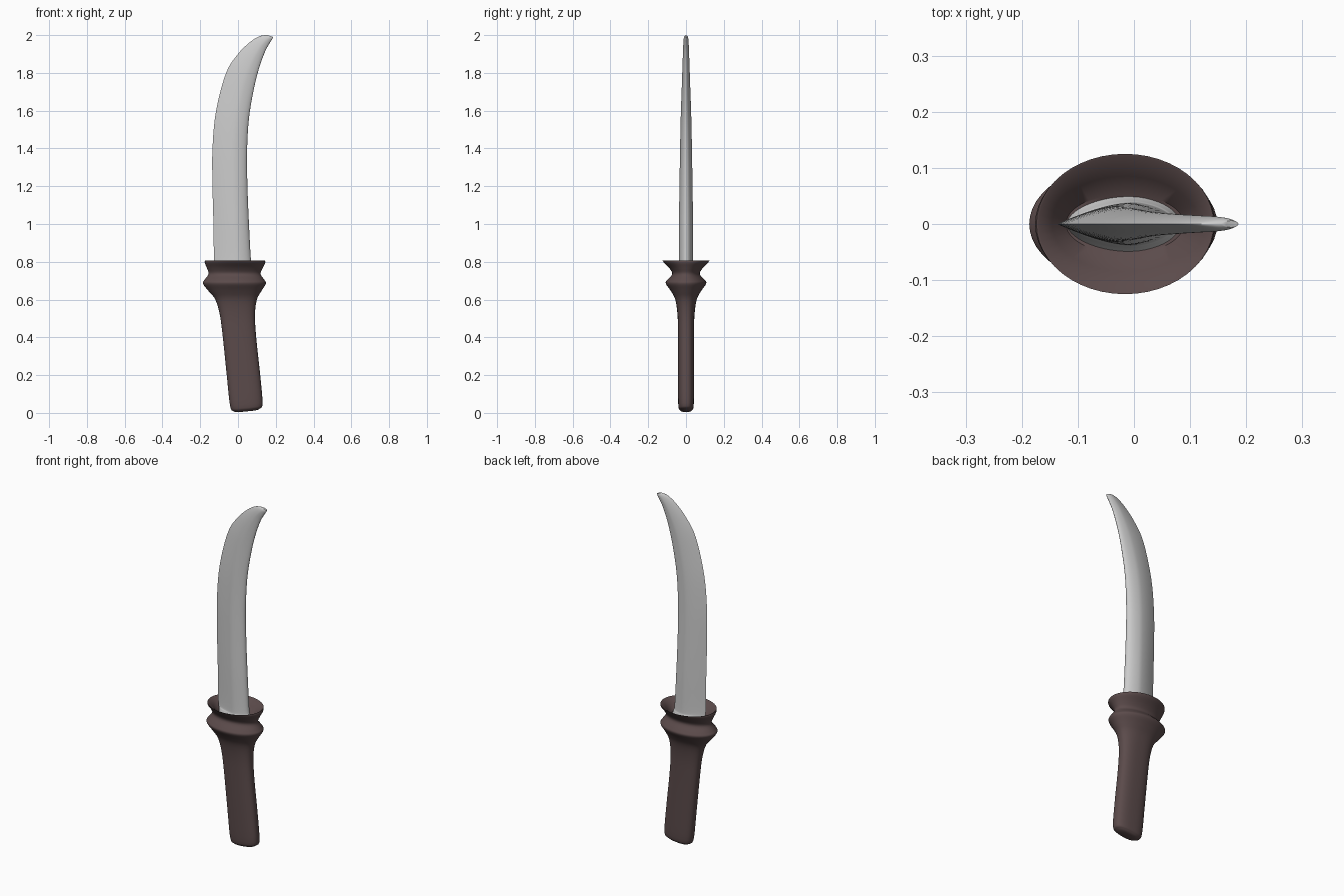
import bpy, bmesh, math
from mathutils import Vector

if "Cube" in bpy.data.objects:
    bpy.data.objects.remove(bpy.data.objects["Cube"])


def smooth_rows(rows, steps):
    """Catmull-Rom interpolation through rows of numbers."""
    out = []
    for i in range(len(rows) - 1):
        p0, p1, p2 = rows[max(i - 1, 0)], rows[i], rows[i + 1]
        p3 = rows[min(i + 2, len(rows) - 1)]
        for s in range(steps):
            t = s / steps
            out.append([0.5 * (2 * b + (c - a) * t + (2 * a - 5 * b + 4 * c - d) * t * t
                               + (3 * b - a - 3 * c + d) * t ** 3)
                        for a, b, c, d in zip(p0, p1, p2, p3)])
    out.append(list(rows[-1]))
    return out


def loft(name, rings, angle):
    """Skin a list of closed point rings and cap both ends."""
    bm = bmesh.new()
    loops = [[bm.verts.new(p) for p in ring] for ring in rings]
    n = len(loops[0])
    for a, b in zip(loops, loops[1:]):
        for i in range(n):
            j = (i + 1) % n
            bm.faces.new((a[i], a[j], b[j], b[i]))
    bm.faces.new(loops[0][::-1])
    bm.faces.new(loops[-1])
    bmesh.ops.recalc_face_normals(bm, faces=bm.faces)
    me = bpy.data.meshes.new(name)
    bm.to_mesh(me)
    bm.free()
    ob = bpy.data.objects.new(name, me)
    bpy.context.collection.objects.link(ob)
    bpy.ops.object.select_all(action='DESELECT')
    ob.select_set(True)
    bpy.context.view_layer.objects.active = ob
    bpy.ops.object.shade_smooth_by_angle(angle=math.radians(angle))
    return ob


def spow(v, e):
    return math.copysign(abs(v) ** e, v)


N = 48
TURN = [2 * math.pi * i / N for i in range(N)]


def handle_ring(z, cx, a, b, n):
    tilt = 0.10 * max(0, 1 - z / 0.6)   # slanted butt fades out upward
    ring = []
    for t in TURN:
        x = a * spow(math.cos(t), 2 / n)
        ring.append((cx + x, b * spow(math.sin(t), 2 / n), z + tilt * x))
    return ring


# Handle: z, centre x, half width, half depth, squareness
outer = smooth_rows([
    (0.008, 0.046, 0.045, 0.020, 2.4), (0.016, 0.046, 0.070, 0.033, 2.5),
    (0.045, 0.044, 0.086, 0.041, 2.6), (0.20, 0.029, 0.088, 0.042, 2.6),
    (0.40, 0.008, 0.088, 0.042, 2.6), (0.52, -0.003, 0.093, 0.045, 2.5),
    (0.60, -0.010, 0.110, 0.057, 2.3), (0.645, -0.016, 0.140, 0.080, 2.1),
    (0.685, -0.019, 0.167, 0.107, 2.0), (0.705, -0.019, 0.158, 0.098, 2.0),
    (0.735, -0.018, 0.138, 0.073, 2.0), (0.765, -0.017, 0.147, 0.087, 2.0),
    (0.795, -0.016, 0.160, 0.116, 2.0), (0.808, -0.016, 0.158, 0.125, 2.0)], 4)
# Hollow funnel that holds the blade
inner = [(0.807, -0.016, 0.154, 0.121, 2), (0.78, -0.016, 0.130, 0.085, 2),
         (0.745, -0.016, 0.105, 0.053, 2)]
handle = loft("handle", [handle_ring(*r) for r in outer + inner], 50)
brown = bpy.data.materials.new("dark_brown")
brown.diffuse_color = (0.105, 0.07, 0.07, 1)
brown.use_nodes = True
brown.node_tree.nodes["Principled BSDF"].inputs["Base Color"].default_value = brown.diffuse_color
handle.data.materials.append(brown)

# Blade: cutting edge x, z; spine x, z; half thickness; edge sharpness (0 = oval)
sections = smooth_rows([
    (-0.118, 0.735, 0.085, 0.735, 0.054, 0), (-0.122, 0.765, 0.076, 0.765, 0.043, 0.6),
    (-0.127, 0.80, 0.069, 0.80, 0.040, 1), (-0.130, 1.0, 0.058, 1.0, 0.039, 1),
    (-0.135, 1.2, 0.050, 1.2, 0.036, 1), (-0.135, 1.4, 0.048, 1.38, 0.033, 1),
    (-0.116, 1.6, 0.057, 1.55, 0.029, 1), (-0.063, 1.8, 0.081, 1.70, 0.023, 1),
    (0.0, 1.9, 0.110, 1.82, 0.019, 1), (0.060, 1.96, 0.142, 1.91, 0.016, 1),
    (0.105, 1.99, 0.166, 1.955, 0.014, 0.8), (0.135, 1.999, 0.181, 1.978, 0.011, 0.5),
    (0.158, 2.0, 0.186, 1.99, 0.006, 0.2)], 5)


def blade_ring(ex, ez, sx, sz, h, sharp):
    edge, spine = Vector((ex, 0, ez)), Vector((sx, 0, sz))
    ring = []
    for t in TURN:
        u = (1 + math.cos(t)) / 2            # 0 at cutting edge, 1 at spine
        oval = math.sin(t)
        drop = spow(math.sin(t), 1) * min(1, 1.25 * math.sqrt(u))
        p = edge.lerp(spine, u)
        p.y = h * (oval + (drop - oval) * sharp)
        ring.append(p)
    return ring


loft("blade", [blade_ring(*s) for s in sections], 50)
